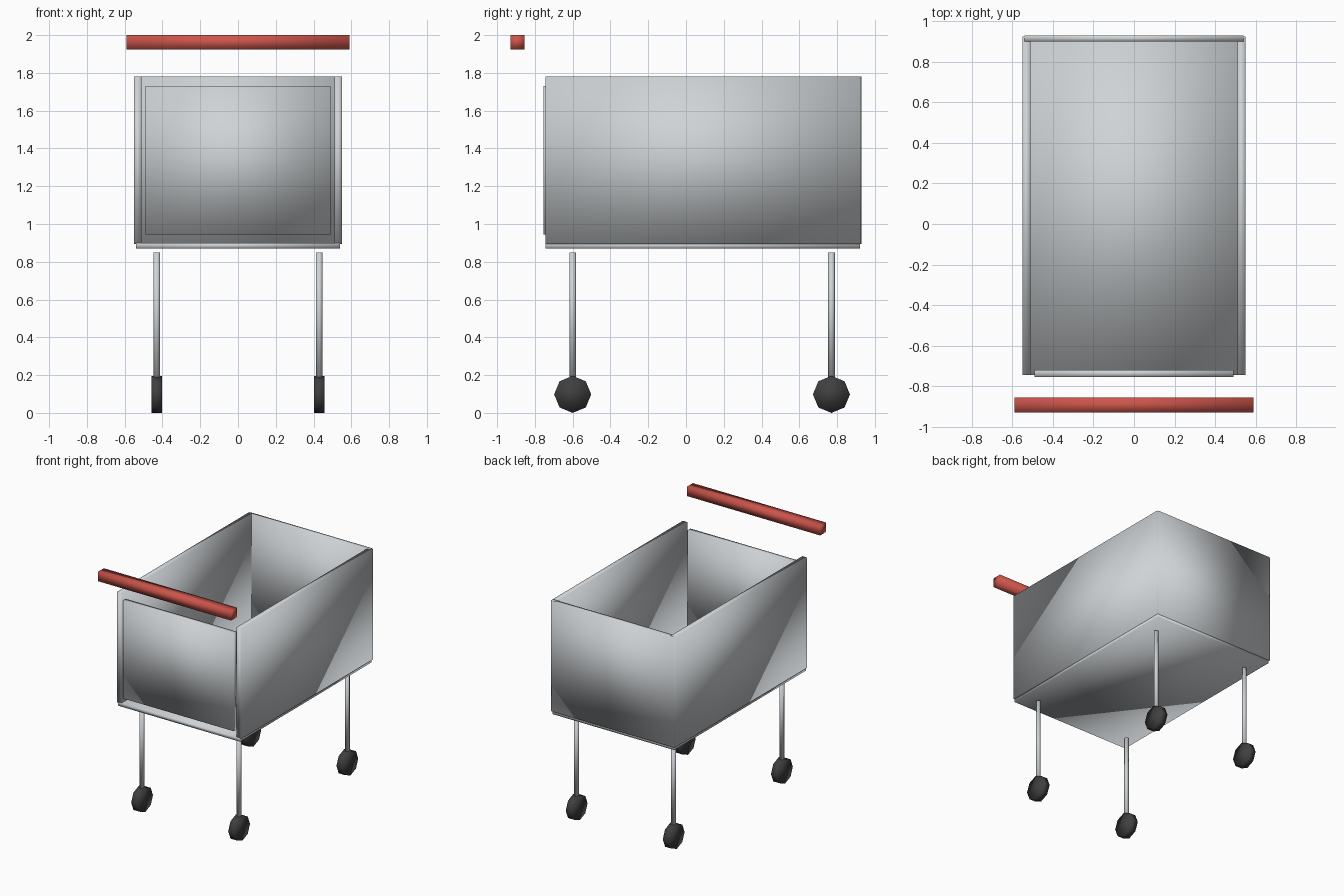
import bpy
from math import pi

cube = bpy.data.objects.get("Cube")
if cube:
    bpy.data.objects.remove(cube, do_unlink=True)


def material(name, colour):
    mat = bpy.data.materials.new(name)
    mat.use_nodes = True
    mat.diffuse_color = (*colour, 1)
    mat.node_tree.nodes["Principled BSDF"].inputs["Base Color"].default_value = (*colour, 1)
    return mat


metal = material("light grey metal", (0.62, 0.65, 0.67))
red = material("red plastic", (0.60, 0.09, 0.07))
rubber = material("dark rubber", (0.05, 0.05, 0.05))


def finish(name, mat):
    obj = bpy.context.object
    obj.name = name
    obj.data.materials.append(mat)
    bpy.ops.object.transform_apply(location=False, rotation=True, scale=True)
    bpy.ops.object.shade_smooth()
    return obj


def box(name, low, high, mat):
    centre = [(a + b) / 2 for a, b in zip(low, high)]
    bpy.ops.mesh.primitive_cube_add(size=1, location=centre)
    bpy.context.object.scale = [b - a for a, b in zip(low, high)]
    return finish(name, mat)


def cylinder(name, radius, depth, centre, mat, turn=0):
    bpy.ops.mesh.primitive_cylinder_add(vertices=8, radius=radius, depth=depth,
                                        location=centre, rotation=(0, turn, 0))
    return finish(name, mat)


# Open basket of thin panels
box("basket_floor", (-0.54, -0.745, 0.87), (0.54, 0.92, 0.90), metal)
box("back_panel", (-0.54, 0.90, 0.895), (0.54, 0.93, 1.78), metal)
box("front_panel", (-0.49, -0.755, 0.945), (0.49, -0.72, 1.73), metal)
for side, x in (("left", 0.53), ("right", -0.53)):
    box(side + "_panel", (x - 0.02, -0.745, 0.895), (x + 0.02, 0.925, 1.78), metal)

# Push handle
box("handle", (-0.59, -0.93, 1.925), (0.59, -0.855, 2.0), red)

# Four legs on wheels
for side, x in (("left", 0.43), ("right", -0.43)):
    for end, y in (("front", -0.60), ("back", 0.77)):
        cylinder(f"{end}_{side}_leg", 0.018, 0.66, (x, y, 0.52), metal)
        cylinder(f"{end}_{side}_wheel", 0.098, 0.056, (x, y, 0.098), rubber, pi / 2)
